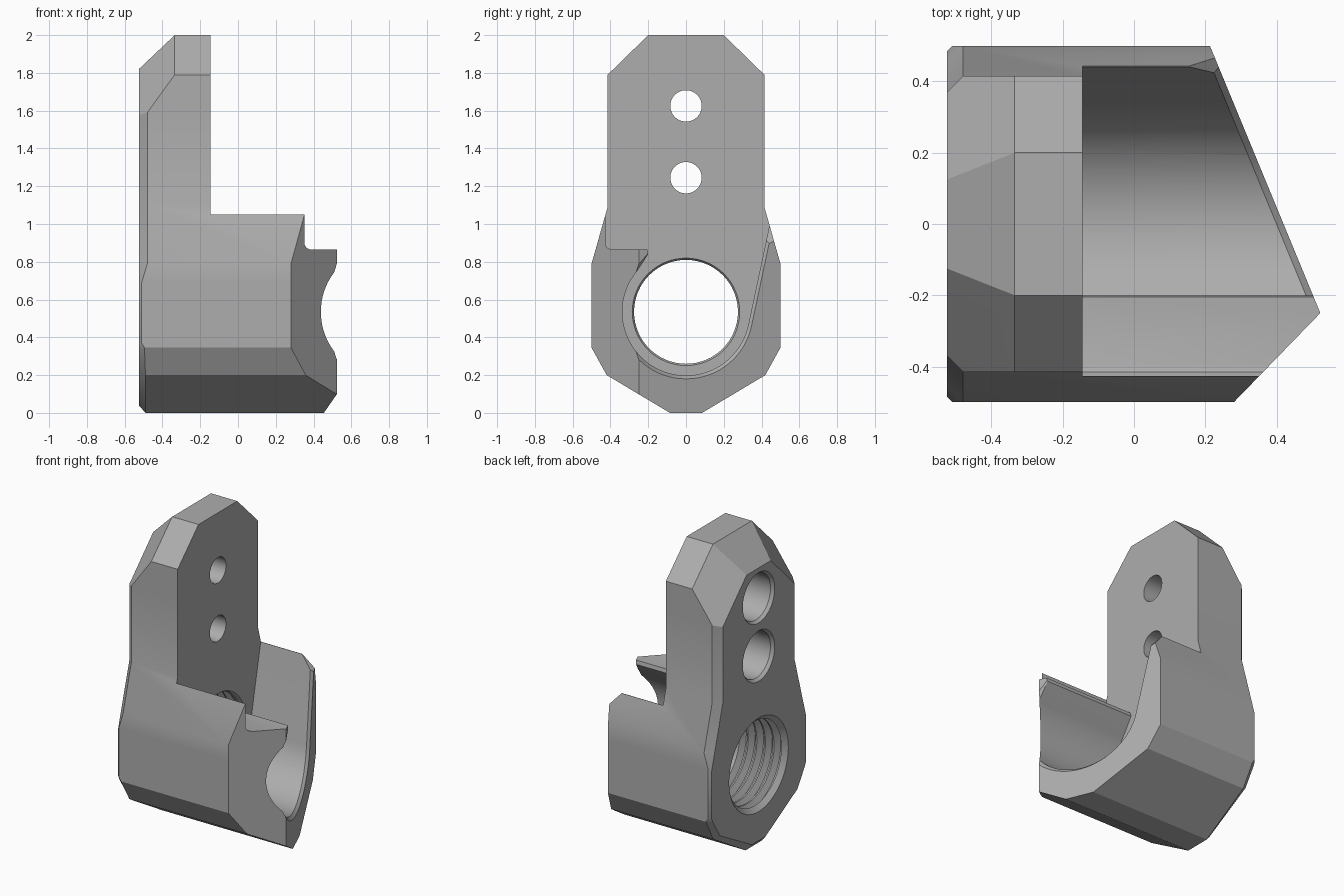
import bpy, bmesh
from math import sin, cos, tan, radians, pi

cube = bpy.data.objects.get("Cube")
if cube:
    bpy.data.objects.remove(cube, do_unlink=True)

grey = bpy.data.materials.new("matte grey")
grey.use_nodes = True
GREY = (0.42, 0.42, 0.42, 1)
grey.diffuse_color = GREY
grey.node_tree.nodes["Principled BSDF"].inputs["Base Color"].default_value = GREY

LEFT, FACE = -0.525, -0.145      # outer face and inner face of the upright plate
BORE_Z, BORE_R, TROUGH_R = 0.535, 0.275, 0.337


def loft(name, rings):
    """Closed solid skinned through rings of equal point count."""
    bm = bmesh.new()
    loops = [[bm.verts.new(p) for p in ring] for ring in rings]
    n = len(loops[0])
    for a, b in zip(loops, loops[1:]):
        for i in range(n):
            j = (i + 1) % n
            bm.faces.new((a[i], a[j], b[j], b[i]))
    bm.faces.new(loops[0][::-1])
    bm.faces.new(loops[-1])
    bmesh.ops.remove_doubles(bm, verts=bm.verts, dist=1e-5)
    bmesh.ops.recalc_face_normals(bm, faces=bm.faces)
    mesh = bpy.data.meshes.new(name)
    bm.to_mesh(mesh)
    bm.free()
    obj = bpy.data.objects.new(name, mesh)
    bpy.context.collection.objects.link(obj)
    mesh.materials.append(grey)
    return obj


def cut(target, cutter):
    cutter.hide_render = True
    mod = target.modifiers.new("cut", "BOOLEAN")
    mod.operation, mod.solver, mod.object = "DIFFERENCE", "EXACT", cutter
    bpy.context.view_layer.objects.active = target
    bpy.ops.object.modifier_apply(modifier=mod.name)
    bpy.data.objects.remove(cutter, do_unlink=True)


def turned(name, steps, z, n=64):
    """Solid of revolution along x from (x, radius) steps."""
    return loft(name, [[(x, r * cos(2 * pi * i / n), z + r * sin(2 * pi * i / n))
                        for i in range(n)] for x, r in steps])


def slant(y):
    return 0.523 - (y + 0.25) * 0.413


# Bracket body: half outline (x, y, z) of the chamfer edge and its inset on the outer face
edge = [(-.335, .2, 2), (-.335, .415, 1.79), (-.48, .415, 1.59), (-.48, .415, 1.09),
        (-.48, .5, .79), (-.51, .5, .69), (-.51, .5, .37), (-.495, .5, .345),
        (-.49, .42, .2), (-.49, .085, 0)]
inset = [(.125, 1.82), (.37, 1.575), (.37, 1.575), (.37, 1.08), (.455, .785),
         (.485, .68), (.485, .365), (.47, .335), (.4, .225), (.07, .04)]
outer = edge + [(x, -y, z) for x, y, z in reversed(edge)]
inner = [(LEFT, y, z) for y, z in inset] + [(LEFT, -y, z) for y, z in reversed(inset)]
body = loft("clamp_bracket", [inner, outer, [(0.7, y, z) for x, y, z in outer]])

# Angled nose
nose = [(slant(0.7), 0.7), (slant(-0.25), -0.25), (0.523 - 0.97 * 0.35, -0.6),
        (1, -0.6), (1, 0.7)]
cut(body, loft("nose_cutter", [[(x, y, z) for x, y in nose] for z in (-0.2, 2.2)]))


# Open trough with a pocket behind the front lip
def trough_arc(r, top):
    a0, a1, n = radians(-12), radians(-220), 48
    y0, z0 = r * cos(a0), BORE_Z + r * sin(a0)
    pts = [(y0 - (top - z0) * tan(a0), top)]
    for i in range(n + 1):
        a = a0 + (a1 - a0) * i / n
        pts.append((r * cos(a), BORE_Z + r * sin(a)))
    return pts


pocket = trough_arc(TROUGH_R, 0.99) + [
    (-.2, .84), (-.205, .865), (-.395, .865), (-.415, .873), (-.426, .89),
    (-.426, 1.05), (-.6, 1.05), (-.6, 2.2), (.6, 2.2), (.6, .99)]
cut(body, loft("trough_cutter", [[(x, y, z) for y, z in pocket] for x in (FACE, 1)]))

# Bevel along the slanted trough rim
rings = []
for d, r in ((-0.022, TROUGH_R - 0.002), (0.02, TROUGH_R + 0.036)):
    section = trough_arc(r, 1.1) + [(0, 1.1)]
    rings.append([(slant(y) + d, y, z) for y, z in section])
cut(body, loft("rim_cutter", rings))

# Clipped corner on the rear wall
corner = [(.145, 1.0), (.24, .895), (.4, .895), (.4, 1.1), (.145, 1.1)]
cut(body, loft("corner_cutter", [[(x, y, z) for x, z in corner] for y in (0.38, 0.6)]))

# Threaded bore
thread = [(LEFT - 0.02, 0.325), (LEFT + 0.02, BORE_R + 0.01)]
pitch = 0.062
for i in range(5):
    x = LEFT + 0.03 + i * pitch
    thread += [(x, BORE_R), (x + 0.022, 0.312), (x + 0.03, 0.312), (x + 0.052, BORE_R)]
thread += [(FACE - 0.015, BORE_R), (FACE + 0.01, BORE_R + 0.016)]
cut(body, turned("thread_cutter", thread, BORE_Z))

# Counterbored bolt holes
for z in (1.245, 1.625):
    steps = [(LEFT - 0.01, 0.172), (LEFT + 0.02, 0.15), (LEFT + 0.25, 0.15),
             (LEFT + 0.25, 0.083), (FACE + 0.05, 0.083)]
    cut(body, turned("bolt_cutter", steps, z, 48))

bpy.ops.object.select_all(action="DESELECT")
body.select_set(True)
bpy.context.view_layer.objects.active = body
bpy.ops.object.shade_smooth_by_angle(angle=radians(28))
